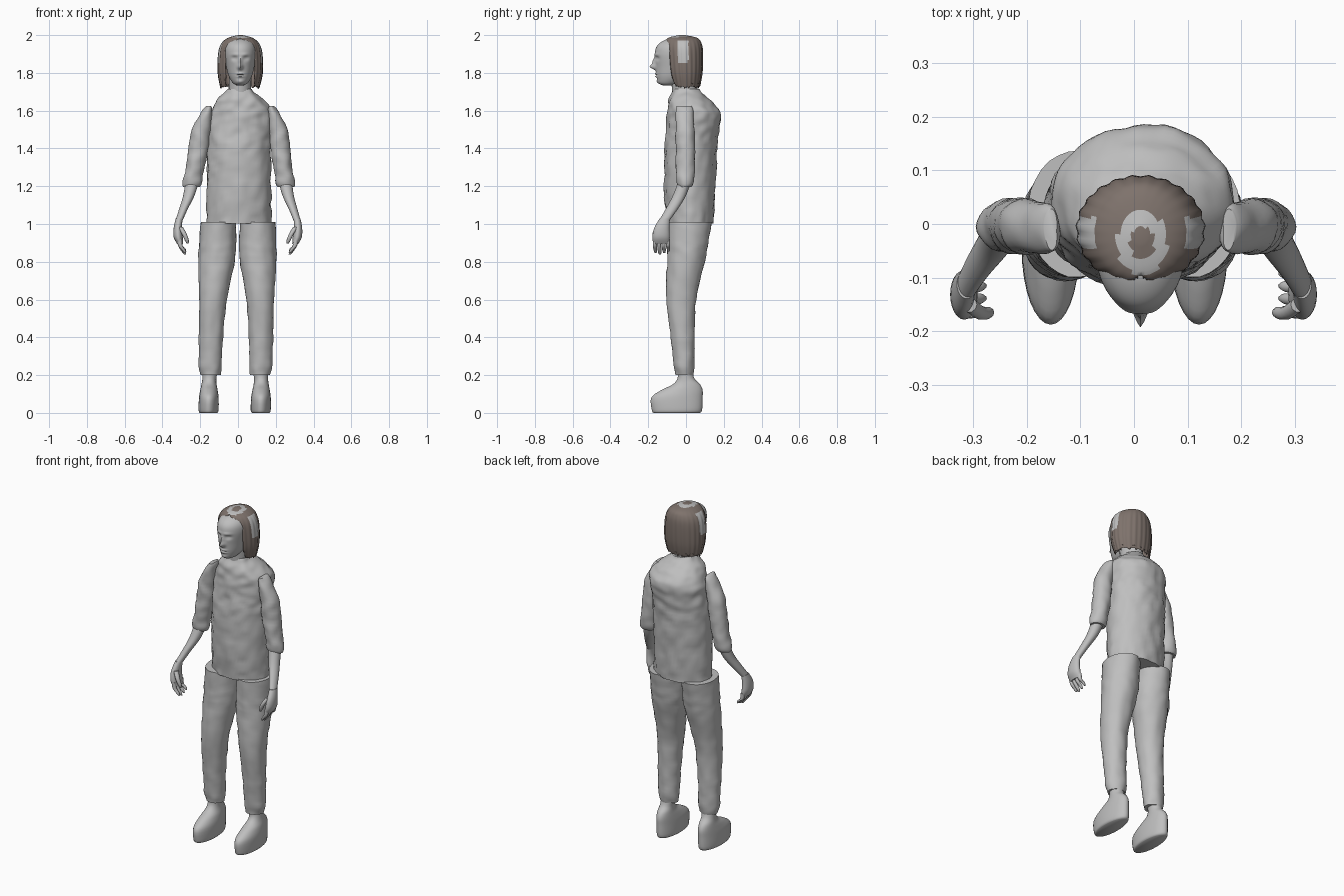
import bpy, bmesh, math, random
from mathutils import Vector, noise

random.seed(4)
if bpy.data.objects.get("Cube"):
    bpy.data.objects.remove(bpy.data.objects["Cube"])


def material(name, colour):
    mat = bpy.data.materials.new(name)
    mat.use_nodes = True
    mat.diffuse_color = (*colour, 1)
    mat.node_tree.nodes["Principled BSDF"].inputs["Base Color"].default_value = (*colour, 1)
    return mat


grey = material("plain grey", (.52, .52, .52))
brown = material("brown hair", (.21, .17, .15))


def spline(rings, steps):
    """Smooth in-between rings through the given ones."""
    pts = [Vector(r) for r in rings]
    ext = [pts[0]] + pts + [pts[-1]]
    out = []
    for a, b, c, d in zip(ext, ext[1:], ext[2:], ext[3:]):
        for i in range(steps):
            t = i / steps
            out.append(b + (c - a) * (t / 2) + (a * 2 - b * 5 + c * 4 - d) * (t * t / 2)
                       + (b * 3 - a - c * 3 + d) * (t ** 3 / 2))
    return out + [pts[-1]]


def finish(bm, name, mats):
    bmesh.ops.recalc_face_normals(bm, faces=bm.faces)
    mesh = bpy.data.meshes.new(name)
    bm.to_mesh(mesh)
    bm.free()
    for mat in mats:
        mesh.materials.append(mat)
    obj = bpy.data.objects.new(name, mesh)
    bpy.context.collection.objects.link(obj)
    bpy.ops.object.select_all(action="DESELECT")
    obj.select_set(True)
    bpy.context.view_layer.objects.active = obj
    bpy.ops.object.shade_smooth_by_angle(angle=math.radians(50))
    return obj


def loft(name, rings, segments=24, steps=4, side=0, tweak=None, edit=None, caps=True, mats=(grey,)):
    """Skin level ellipses given as (x, y, z, x radius, y radius)."""
    bm = bmesh.new()
    rows = []
    for cx, cy, z, rx, ry in spline(rings, steps):
        row = []
        for k in range(segments):
            a = math.tau * k / segments
            co = Vector((cx + rx * math.cos(a), cy + ry * math.sin(a), z))
            if tweak:
                co = tweak(co, a)
            if side:  # the figure leans a little to one side
                co.x = side * co.x - .018 * (1 - co.z)
            row.append(bm.verts.new(co))
        rows.append(row)
    for low, high in zip(rows, rows[1:]):
        for k in range(segments):
            j = (k + 1) % segments
            bm.faces.new((low[k], low[j], high[j], high[k]))
    if caps:
        bm.faces.new(rows[0])
    bm.faces.new(rows[-1])
    if edit:
        edit(bm)
    return finish(bm, name, mats)


# Shirt body with crumpled cloth
def crumple(amount):
    def tweak(co, a):
        bump = noise.noise(co * 22) * amount
        return co + Vector((math.cos(a), math.sin(a), 0)) * bump
    return tweak


loft("shirt_body", [
    (.005, .022, 1.003, .17, .122), (.005, .02, 1.2, .17, .135), (.006, .025, 1.4, .17, .14),
    (.012, .035, 1.5, .17, .14), (.02, .042, 1.58, .167, .143), (.017, .03, 1.63, .147, .125),
    (.01, .012, 1.67, .11, .1), (.008, .003, 1.7, .08, .077), (.008, 0, 1.715, .066, .069),
], segments=56, steps=7, tweak=crumple(.009))

# Neck and tilted collar
loft("neck", [(.01, 0, 1.62, .065, .07), (.01, -.005, 1.7, .06, .068), (.012, -.015, 1.8, .06, .068)])
bpy.ops.mesh.primitive_torus_add(major_radius=.073, minor_radius=.007, major_segments=32, minor_segments=8,
                                 location=(.01, -.004, 1.68), rotation=(.32, 0, 0))
collar = bpy.context.object
collar.name = "shirt_collar"
collar.data.materials.append(grey)
bpy.ops.object.shade_smooth()

# Head: features are soft bumps (x, z, x spread, z spread, push towards the back)
features = [
    (0, 1.832, .012, .014, -.03), (0, 1.858, .008, .02, -.014),   # nose tip, bridge
    (.03, 1.877, .014, .01, .013), (.03, 1.876, .008, .005, -.005),  # eye socket, eyeball
    (.025, 1.897, .02, .007, -.005),                              # brow
    (0, 1.795, .018, .005, -.008), (0, 1.781, .016, .005, -.008),  # lips
    (0, 1.788, .02, .003, .005), (0, 1.753, .02, .01, -.006),     # mouth line, chin
]


def face(co, a):
    if math.sin(a) < -.3:
        across = abs(co.x - .012)
        for x, z, wide, tall, push in features:
            co.y += push * math.exp(-((across - x) / wide) ** 2 - ((co.z - z) / tall) ** 2)
    return co


loft("head", [
    (.012, -.095, 1.733, .015, .025), (.012, -.086, 1.745, .038, .058), (.012, -.062, 1.78, .06, .094),
    (.012, -.045, 1.83, .074, .115), (.012, -.045, 1.9, .084, .12), (.012, -.042, 1.945, .078, .11),
    (.012, -.035, 1.975, .052, .075), (.012, -.03, 1.988, .015, .02),
], segments=72, steps=10, tweak=face)


# Hair: combed shell, open over the face, with bare scalp patches
def comb(co, a):
    ridge = 1 + .018 * math.sin(a * 23) * min(1, (2 - co.z) * 12)
    co.x = .012 + (co.x - .012) * ridge
    co.y = -.01 + (co.y + .01) * ridge
    if co.z < 1.725:
        co.z += random.uniform(-.005, .03)
    return co


def trim(bm):
    gone = []
    for f in bm.faces:
        c = f.calc_center_median()
        across = abs(c.x - .012)
        opening = .078 * min(1, max(0, 1.988 - c.z) / .06)
        if c.y < -.03 and across < opening:
            gone.append(f)
        halo = math.hypot((c.x - .015) / .047, (c.y + .035) / .06)
        crown = c.z > 1.95 and .5 < halo < 1
        temple = 1.85 < c.z < 1.97 and -.045 < c.y < .012 and across > .05
        f.material_index = 1 if crown or temple else 0
    bmesh.ops.delete(bm, geom=gone, context="FACES")


hair = loft("hair", [
    (.01, -.003, 1.72, .102, .075), (.012, -.008, 1.8, .118, .095), (.012, -.012, 1.9, .116, .102),
    (.012, -.015, 1.955, .1, .098), (.012, -.018, 1.985, .066, .078), (.012, -.02, 2, .012, .016),
], segments=96, steps=6, tweak=comb, edit=trim, caps=False, mats=(brown, grey))
shell = hair.modifiers.new("thickness", "SOLIDIFY")
shell.thickness = .006
shell.offset = -1

# Limbs, built once for each side
for side, word in ((1, "left"), (-1, "right")):
    loft(word + "_sleeve", [
        (.165, -.01, 1.625, .012, .038), (.173, -.008, 1.6, .026, .045), (.205, -.005, 1.5, .05, .05),
        (.217, -.004, 1.4, .052, .052), (.232, -.003, 1.3, .05, .05), (.248, -.005, 1.22, .051, .044),
        (.25, -.006, 1.197, .044, .036),
    ], side=side, steps=6, tweak=crumple(.006))
    loft(word + "_forearm", [
        (.245, -.005, 1.23, .036, .034), (.263, -.035, 1.15, .03, .035),
        (.29, -.075, 1.08, .023, .032), (.312, -.114, 1.02, .019, .028),
    ], side=side)
    loft(word + "_palm", [
        (.312, -.112, 1.03, .018, .027), (.318, -.128, .98, .022, .04),
        (.315, -.132, .93, .024, .046), (.305, -.131, .895, .016, .042),
    ], side=side)
    for number in range(4):
        y = -.165 + .023 * number
        tip = .838 + .008 * abs(number - 1)
        loft(f"{word}_finger_{number + 1}", [
            (.308, y, .92, .012, .011), (.303, y, .885, .012, .011),
            (.285, y + .003, tip + .015, .01, .01), (.276, y + .004, tip, .005, .005),
        ], segments=10, side=side)
    loft(word + "_thumb", [
        (.306, -.15, .985, .014, .014), (.285, -.165, .95, .013, .013),
        (.27, -.165, .915, .011, .011), (.265, -.163, .897, .005, .005),
    ], segments=10, side=side)
    loft(word + "_trouser_leg", [
        (.104, .018, 1.01, .095, .118), (.106, .01, .9, .098, .108), (.11, 0, .8, .096, .1),
        (.125, -.025, .6, .074, .08), (.133, -.018, .4, .064, .063), (.133, -.01, .25, .06, .054),
        (.131, -.01, .2, .053, .046),
    ], segments=32, steps=6, side=side, tweak=crumple(.005))
    loft(word + "_shoe", [
        (.138, -.05, 0, .046, .122), (.138, -.048, .015, .053, .133), (.138, -.048, .08, .052, .136),
        (.138, -.022, .12, .046, .11), (.138, .002, .15, .04, .073), (.137, 0, .18, .037, .046),
        (.133, -.005, .22, .04, .038),
    ], segments=32, side=side)
